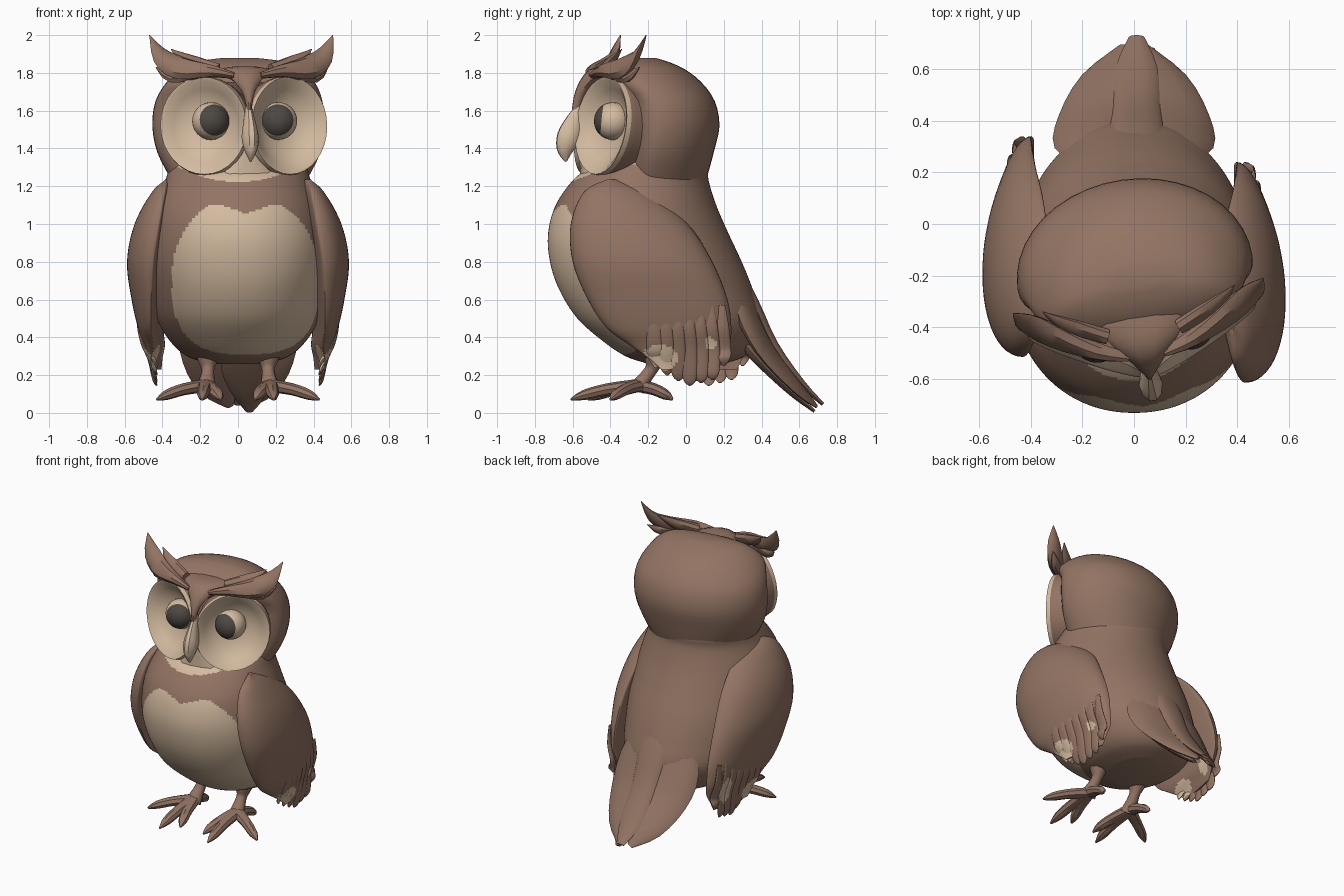
import bpy, bmesh, math
from mathutils import Vector, Matrix

cube = bpy.data.objects.get("Cube")
if cube:
    bpy.data.objects.remove(cube)


def material(name, rgb):
    m = bpy.data.materials.new(name)
    m.use_nodes = True
    m.diffuse_color = (*rgb, 1)
    m.node_tree.nodes["Principled BSDF"].inputs["Base Color"].default_value = (*rgb, 1)
    return m


BROWN = material("brown plumage", (0.29, 0.175, 0.125))
CREAM = material("cream plumage", (0.66, 0.50, 0.35))
DARK = material("dark pupil", (0.075, 0.065, 0.055))
HEAD = Matrix.Translation((0, -0.16, 0)) @ Matrix.Rotation(math.radians(8), 4, 'Z')
BODY = Matrix.Identity(4)


def loft(name, rings, mats=(BROWN,), rule=None, frame=BODY, angle=40):
    """Skin closed rings of points; rule(face centre) picks the material."""
    bm = bmesh.new()
    loops = [[bm.verts.new(frame @ Vector(p)) for p in ring] for ring in rings]
    n = len(rings[0])
    for a, b in zip(loops, loops[1:]):
        for i in range(n):
            j = (i + 1) % n
            bm.faces.new((a[i], a[j], b[j], b[i]))
    bm.faces.new(loops[0])
    bm.faces.new(loops[-1])
    bmesh.ops.recalc_face_normals(bm, faces=bm.faces)
    inverse = frame.inverted()
    for f in bm.faces:
        if rule:
            f.material_index = rule(inverse @ f.calc_center_median())
    mesh = bpy.data.meshes.new(name)
    bm.to_mesh(mesh)
    bm.free()
    for m in mats:
        mesh.materials.append(m)
    ob = bpy.data.objects.new(name, mesh)
    bpy.context.collection.objects.link(ob)
    bpy.ops.object.select_all(action='DESELECT')
    ob.select_set(True)
    bpy.context.view_layer.objects.active = ob
    bpy.ops.object.shade_smooth_by_angle(angle=math.radians(angle))


def spline(rows, k):
    """Smoothly fill in k steps between rows of numbers."""
    rows = [Vector(r) for r in rows]
    out = []
    for i in range(len(rows) - 1):
        p0, p1 = rows[max(i - 1, 0)], rows[i]
        p2, p3 = rows[i + 1], rows[min(i + 2, len(rows) - 1)]
        for s in range(k):
            t = s / k
            out.append(p1 + (p2 - p0) * (t / 2)
                       + (p0 * 2 - p1 * 5 + p2 * 4 - p3) * (t * t / 2)
                       + (p1 * 3 - p0 - p2 * 3 + p3) * (t ** 3 / 2))
    return out + [rows[-1]]


def oval_rings(rows, n, front_power, widest, k):
    """Level rings from rows of height, front, back, half width."""
    rings = []
    for z, yf, yb, w in spline(rows, k):
        ring = []
        for i in range(n):
            a = math.tau * i / n
            c, s = math.cos(a), math.sin(a)
            e, depth = (2 / front_power, widest) if s < 0 else (1, 1 - widest)
            x = math.copysign(abs(c) ** e, c) * w
            y = math.copysign(abs(s) ** e, s) * (yb - yf) * depth
            ring.append((x, yf + (yb - yf) * widest + y, z))
        rings.append(ring)
    return rings


def sweep(name, rows, side, frame=BODY, n=10, k=3, mats=(BROWN,), rule=None):
    """Tapered blade or limb from rows of x, y, z, half width, half thickness."""
    rows = spline(rows, k)
    pts = [Vector(r[:3]) for r in rows]
    rings = []
    for i, p in enumerate(pts):
        tangent = (pts[min(i + 1, len(pts) - 1)] - pts[max(i - 1, 0)]).normalized()
        u = Vector(side)
        u = (u - tangent * u.dot(tangent)).normalized()
        v = tangent.cross(u)
        w, t = max(rows[i][3], 0.002), max(rows[i][4], 0.002)
        rings.append([p + u * w * math.cos(math.tau * j / n)
                      + v * t * math.sin(math.tau * j / n) for j in range(n)])
    loft(name, rings, mats, rule, frame)


# Body with a heart-topped belly patch and a cream chin
def body_colour(c):
    x = abs(c.x - 0.04)
    if c.z > 0.71:
        belly = (x / 0.39) ** 2.1 + ((c.z - 0.71) / 0.44) ** 2.1 < 1
    else:
        belly = (x / 0.39) ** 2.8 + ((0.71 - c.z) / 0.40) ** 2.8 < 1
    belly = belly and c.z < min(1.055 + 0.35 * x, 1.1)
    chin = c.z > 1.222 + 0.8 * c.x * c.x
    return int(c.y < -0.2 and (belly or chin))


loft("body", oval_rings([
    (0.26, -0.20, 0.20, 0.15), (0.30, -0.32, 0.31, 0.27), (0.38, -0.44, 0.375, 0.36),
    (0.50, -0.575, 0.40, 0.43), (0.65, -0.67, 0.355, 0.46), (0.80, -0.72, 0.295, 0.475),
    (0.95, -0.73, 0.225, 0.465), (1.10, -0.69, 0.16, 0.435), (1.23, -0.60, 0.12, 0.385),
    (1.30, -0.51, 0.12, 0.365), (1.36, -0.40, 0.12, 0.35)],
    160, 2.1, 0.5, 13), (BROWN, CREAM), body_colour)

# Head, turned slightly to its left
loft("head", oval_rings([
    (1.17, -0.18, 0.24, 0.32), (1.25, -0.20, 0.27, 0.37), (1.38, -0.20, 0.305, 0.435),
    (1.52, -0.20, 0.335, 0.46), (1.65, -0.21, 0.31, 0.445), (1.75, -0.27, 0.24, 0.395),
    (1.82, -0.22, 0.15, 0.32), (1.86, -0.15, 0.06, 0.23), (1.878, -0.09, 0.0, 0.10)],
    40, 2.4, 0.32, 3), frame=HEAD)

# Brow between the face discs
sweep("brow", [(0, -0.43, 1.60, 0.012, 0.02), (0, -0.40, 1.70, 0.035, 0.03),
               (0, -0.33, 1.785, 0.10, 0.04), (0, -0.22, 1.805, 0.17, 0.03),
               (0, -0.08, 1.80, 0.15, 0.02)], (1, 0, 0), HEAD)

# Beak and the cream bridge behind it
sweep("beak", [(0, -0.39, 1.64, 0.012, 0.02), (0, -0.43, 1.55, 0.03, 0.05),
               (0, -0.465, 1.46, 0.046, 0.065), (0, -0.485, 1.39, 0.034, 0.045),
               (0, -0.48, 1.33, 0.004, 0.006)], (1, 0, 0), HEAD, mats=(CREAM,))
sweep("beak_bridge", [(0, -0.37, 1.24, 0.14, 0.03), (0, -0.375, 1.34, 0.09, 0.03),
                      (0, -0.39, 1.50, 0.02, 0.03)], (1, 0, 0), HEAD, mats=(CREAM,))

for s, label in ((-1, "right"), (1, "left")):
    # Dished face disc: fraction of radius, offset along its normal
    centre = Vector((s * 0.225, -0.315, 1.52))
    u = Vector((s * 0.45, 0.22, 0)).normalized()
    v = Vector((0, 0.11, 0.99)).normalized()
    normal = s * u.cross(v).normalized()
    dish = [(0.95, -0.17), (1.0, -0.05), (1.0, -0.015), (0.98, 0.012), (0.92, 0.006),
            (0.75, -0.035), (0.5, -0.075), (0.2, -0.09)]
    rings = []
    for r, h in dish:
        ring = []
        for i in range(32):
            a = math.tau * i / 32
            ring.append(centre + u * 0.245 * r * math.cos(a)
                        + v * 0.265 * r * math.sin(a) + normal * h)
        rings.append(ring)

    def disc_colour(c):
        d = c - centre
        inside = (d.dot(u) / 0.245) ** 2 + (d.dot(v) / 0.265) ** 2 < 0.8
        return int(inside or d.dot(normal) > -0.02)

    loft(label + "_face_disc", rings, (BROWN, CREAM), disc_colour, HEAD, 50)

    # Eyeball with its pole at the pupil
    gaze = Vector((-s * 0.2, -1, 0.1)).normalized()
    eye = Vector((s * 0.18, -0.255, 1.545))
    turn = gaze.to_track_quat('Z', 'Y')
    rings = []
    for j in range(1, 16):
        a = math.pi * j / 16
        rings.append([eye + turn @ Vector((math.sin(a) * math.cos(math.tau * i / 24),
                      math.sin(a) * math.sin(math.tau * i / 24), math.cos(a))) * 0.1
                      for i in range(24)])
    loft(label + "_eye", rings, (CREAM, DARK),
         lambda c: int((c - eye).dot(gaze) > 0.058), HEAD)

    # Ear tufts
    tufts = [
        [(0.07, -0.35, 1.785, 0.015, 0.02), (0.19, -0.31, 1.81, 0.035, 0.035),
         (0.34, -0.23, 1.825, 0.065, 0.04), (0.43, -0.17, 1.885, 0.055, 0.025),
         (0.49, -0.12, 2.0, 0.002, 0.002)],
        [(0.14, -0.26, 1.82, 0.03, 0.03), (0.28, -0.20, 1.855, 0.045, 0.025),
         (0.375, -0.13, 1.925, 0.002, 0.002)],
        [(0.24, -0.28, 1.79, 0.02, 0.03), (0.38, -0.20, 1.785, 0.04, 0.025),
         (0.46, -0.15, 1.83, 0.002, 0.002)]]
    for i, rows in enumerate(tufts):
        sweep(f"{label}_ear_tuft_{i + 1}", [(s * r[0], *r[1:]) for r in rows],
              (0, 0.6, 1), HEAD, n=8)

    # Wing: height, front, back, edge x, outer x
    shift = 0.0 if s > 0 else 0.1
    rings = []
    for z, yf, yb, xe, xo in spline([
            (1.235, -0.42, -0.34, 0.35, 0.37), (1.17, -0.54, -0.19, 0.36, 0.45),
            (1.0, -0.61, 0.01, 0.39, 0.545), (0.8, -0.60, 0.14, 0.42, 0.585),
            (0.6, -0.52, 0.22, 0.43, 0.56), (0.45, -0.42, 0.24, 0.43, 0.525),
            (0.36, -0.30, 0.23, 0.42, 0.49), (0.29, -0.20, 0.20, 0.43, 0.465),
            (0.23, -0.13, 0.17, 0.435, 0.445)], 6):
        ring = []
        for i in range(56):
            a = math.tau * i / 56
            bulge = (xo - xe) * (1 if math.sin(a) > 0 else 0.2)
            y = (yf + yb) / 2 + (yb - yf) / 2 * math.cos(a) + shift
            ring.append((s * (xe + bulge * math.sin(a) - 0.03 * math.cos(a)), y, z))
        rings.append(ring)

    def spots(c):
        y = c.y - shift
        small_width, small_height = (0.03, 0.03) if s > 0 else (0.045, 0.09)
        big = ((y + 0.135) / 0.095) ** 2 + ((c.z - 0.29) / 0.07) ** 2 < 1
        small = ((y - 0.13) / small_width) ** 2 + ((c.z - 0.37) / small_height) ** 2 < 1
        return int(big or small)

    loft(label + "_wing", rings, (BROWN, CREAM), spots)

    # Flight feathers along the lower wing edge
    tips = (0.24, 0.20, 0.17, 0.145, 0.16, 0.175, 0.25)
    for i, tip in enumerate(tips):
        y = -0.17 + i * 0.06
        across = (y + 0.09) / 0.36
        x = 0.43 + 0.095 * math.sqrt(1 - across ** 2) - 0.03 * across
        lean = y + shift
        sweep(f"{label}_wing_feather_{i + 1}", [
            (s * (x - 0.004), lean - 0.01, 0.57, 0.028, 0.008),
            (s * (x - 0.008), lean, 0.45, 0.038, 0.012),
            (s * (x - 0.038), lean + 0.005, 0.34, 0.044, 0.013),
            (s * 0.445, lean + 0.01, tip + 0.04, 0.036, 0.011),
            (s * 0.43, lean + 0.01, tip, 0.008, 0.004)], (0, 1, 0), n=16, k=8,
            mats=(BROWN, CREAM), rule=spots)

    # Leg and toes
    sweep(label + "_leg", [(s * 0.16, -0.15, 0.36, 0.085, 0.085),
                           (s * 0.16, -0.17, 0.27, 0.05, 0.05),
                           (s * 0.16, -0.19, 0.22, 0.033, 0.035),
                           (s * 0.17, -0.26, 0.13, 0.055, 0.045)], (1, 0, 0))
    for i, (x, y) in enumerate(((0.09, -0.52), (0.19, -0.61), (0.43, -0.40), (0.19, -0.07))):
        bx, by = 0.17, -0.25
        sweep(f"{label}_toe_{i + 1}", [
            (s * bx, by, 0.145, 0.045, 0.035),
            (s * (bx + (x - bx) * 0.45), by + (y - by) * 0.45, 0.125, 0.036, 0.032),
            (s * (bx + (x - bx) * 0.8), by + (y - by) * 0.8, 0.095, 0.03, 0.027),
            (s * x, y, 0.07, 0.006, 0.006)], (y - by, s * (bx - x), 0), n=8)

    # Outer tail feathers
    sweep(label + "_tail_feather", [
        (s * 0.12, 0.25, 0.72, 0.08, 0.03), (s * 0.165, 0.34, 0.48, 0.15, 0.04),
        (s * 0.15, 0.44, 0.31, 0.15, 0.03), (s * 0.10, 0.58, 0.15, 0.11, 0.022),
        (s * 0.04, 0.69, 0.035, 0.02, 0.008)], (1, -s * 0.35, 0))

# Middle and lower tail feathers
sweep("middle_tail_feather", [
    (0.01, 0.22, 0.86, 0.05, 0.02), (0.01, 0.35, 0.60, 0.10, 0.03),
    (0.01, 0.46, 0.36, 0.09, 0.03), (0.01, 0.61, 0.16, 0.08, 0.02),
    (0.01, 0.725, 0.045, 0.03, 0.01)], (1, 0, 0))
sweep("lower_tail_feather", [
    (0.03, 0.26, 0.42, 0.12, 0.04), (0.04, 0.42, 0.24, 0.13, 0.025),
    (0.06, 0.57, 0.10, 0.09, 0.02), (0.06, 0.68, 0.008, 0.02, 0.008)], (1, 0, 0))
